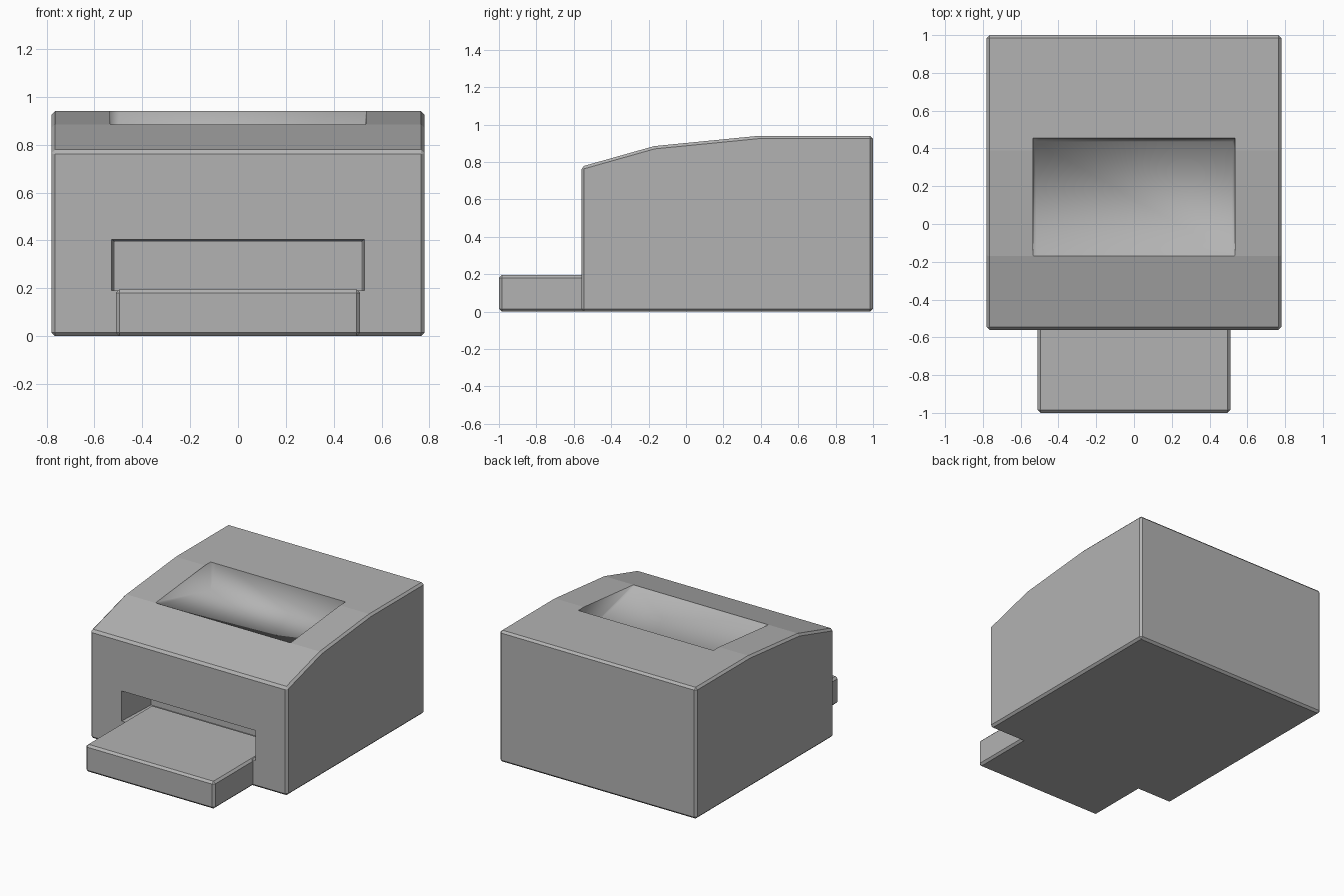
import bpy, bmesh

cube = bpy.data.objects.get("Cube")
if cube:
    bpy.data.objects.remove(cube, do_unlink=True)

CHAMFER = 0.015

grey = bpy.data.materials.new("grey_plastic")
grey.use_nodes = True
colour = (0.45, 0.45, 0.45, 1)
grey.diffuse_color = colour
grey.node_tree.nodes["Principled BSDF"].inputs["Base Color"].default_value = colour


def make_object(name, bm):
    bmesh.ops.recalc_face_normals(bm, faces=bm.faces)
    mesh = bpy.data.meshes.new(name)
    bm.to_mesh(mesh)
    bm.free()
    mesh.materials.append(grey)
    obj = bpy.data.objects.new(name, mesh)
    bpy.context.collection.objects.link(obj)
    return obj


def extrude_profile(name, profile, half_width):
    """Side profile (y, z) extruded across x, with chamfered hard edges."""
    bm = bmesh.new()
    face = bm.faces.new([bm.verts.new((-half_width, y, z)) for y, z in profile])
    ext = bmesh.ops.extrude_face_region(bm, geom=[face])["geom"]
    moved = [v for v in ext if isinstance(v, bmesh.types.BMVert)]
    bmesh.ops.translate(bm, verts=moved, vec=(2 * half_width, 0, 0))
    bmesh.ops.recalc_face_normals(bm, faces=bm.faces)
    hard = [e for e in bm.edges if e.calc_face_angle(0) > 0.6]
    bmesh.ops.bevel(bm, geom=hard, offset=CHAMFER, segments=1, affect='EDGES')
    return make_object(name, bm)


def cut(target, name, half_points):
    """Subtract the hull of points mirrored across x."""
    bm = bmesh.new()
    for x, y, z in half_points:
        for side in (-1, 1):
            bm.verts.new((side * x, y, z))
    bmesh.ops.convex_hull(bm, input=bm.verts)
    cutter = make_object(name, bm)
    cutter.hide_render = True
    mod = target.modifiers.new(name, 'BOOLEAN')
    mod.operation = 'DIFFERENCE'
    mod.solver = 'EXACT'
    mod.object = cutter
    bpy.context.view_layer.objects.active = target
    bpy.ops.object.modifier_apply(modifier=name)
    bpy.data.objects.remove(cutter, do_unlink=True)


# Housing with a sloping lid
housing = extrude_profile("housing", [
    (-0.56, 0), (-0.56, 0.775), (-0.17, 0.885), (0.39, 0.94), (1, 0.94), (1, 0)], 0.78)

# Paper output hollow in the lid, deepest at the back
cut(housing, "output_hollow", [
    (0.535, -0.17, 0.887), (0.535, 0.455, 0.948),
    (0.515, -0.165, 0.876), (0.522, 0.435, 0.75)])

# Paper feed slot in the front
cut(housing, "feed_slot", [
    (0.531, -0.6, 0.19), (0.531, -0.6, 0.406),
    (0.515, -0.25, 0.19), (0.515, -0.25, 0.395)])

# Soft shading inside the hollow, with a crisp rim
bm = bmesh.new()
bm.from_mesh(housing.data)
for f in bm.faces:
    c = f.calc_center_median()
    f.smooth = (abs(c.x) < 0.534 and -0.169 < c.y < 0.454 and c.z > 0.6
                and all(abs(v.co.x) < 0.54 for v in f.verts))
for e in bm.edges:
    e.smooth = all(f.smooth for f in e.link_faces)
bm.to_mesh(housing.data)
bm.free()

# Paper tray reaching the back of the slot
extrude_profile("paper_tray", [(-1, 0), (-1, 0.195), (-0.25, 0.195), (-0.25, 0)], 0.51)
